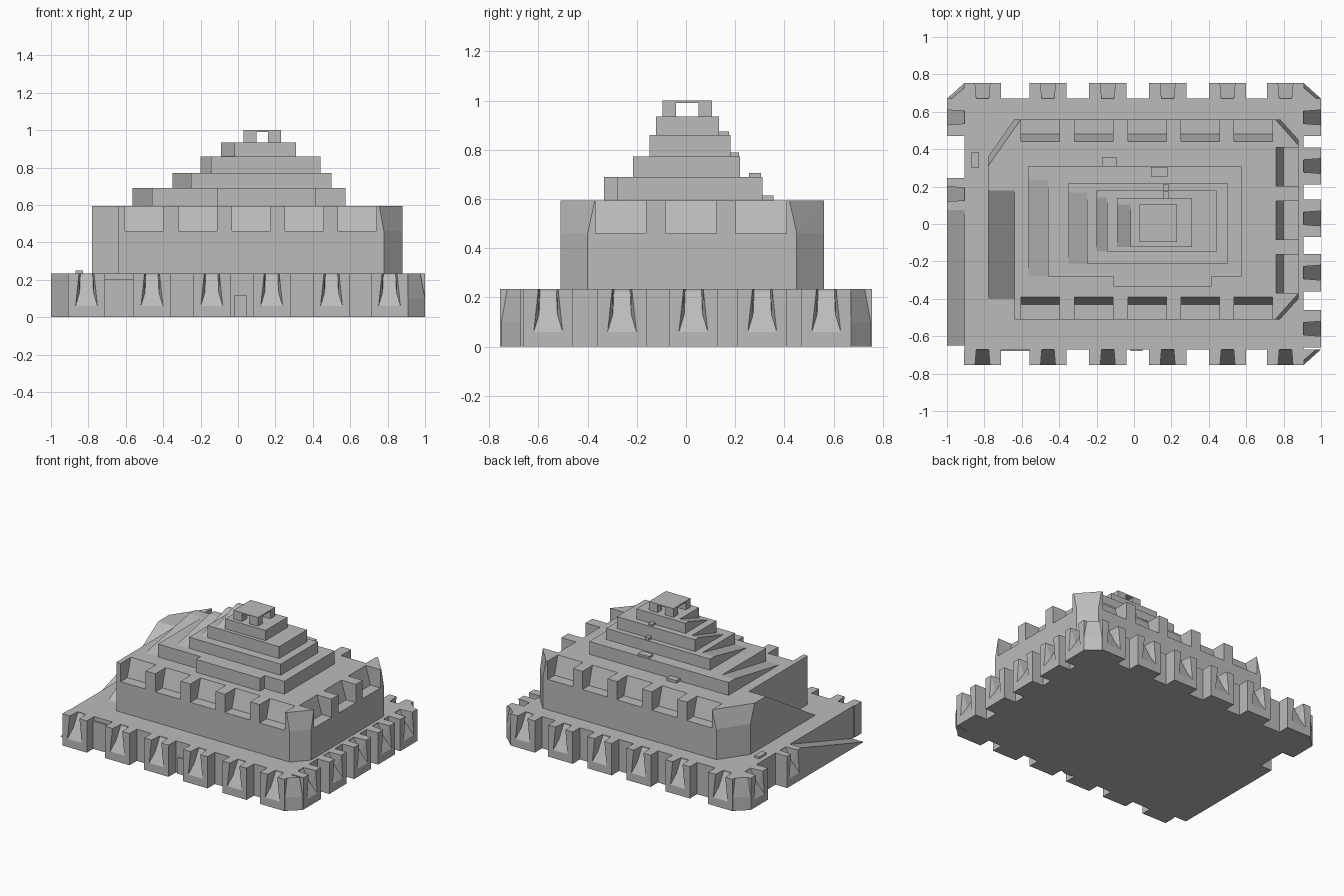
import bpy, bmesh
from mathutils import Vector

if "Cube" in bpy.data.objects:
    bpy.data.objects.remove(bpy.data.objects["Cube"], do_unlink=True)

stone = bpy.data.materials.new("grey_stone")
stone.use_nodes = True
colour = (0.5, 0.5, 0.5, 1)
stone.diffuse_color = colour
stone.node_tree.nodes["Principled BSDF"].inputs["Base Color"].default_value = colour


def build(name, solids):
    """One object made of convex solids, each given by its corner points."""
    mesh = bpy.data.meshes.new(name)
    total = bmesh.new()
    for pts in solids:
        bm = bmesh.new()
        for p in pts:
            bm.verts.new(p)
        hull = bmesh.ops.convex_hull(bm, input=bm.verts[:])
        loose = {v for v in hull["geom_interior"] + hull["geom_unused"]
                 if isinstance(v, bmesh.types.BMVert) and v.is_valid}
        bmesh.ops.delete(bm, geom=list(loose), context="VERTS")
        bmesh.ops.dissolve_limit(bm, angle_limit=0.01, verts=bm.verts[:], edges=bm.edges[:])
        bmesh.ops.recalc_face_normals(bm, faces=bm.faces[:])
        part = bpy.data.meshes.new("part")
        bm.to_mesh(part)
        total.from_mesh(part)
        bpy.data.meshes.remove(part)
        bm.free()
    total.to_mesh(mesh)
    total.free()
    mesh.materials.append(stone)
    obj = bpy.data.objects.new(name, mesh)
    bpy.context.collection.objects.link(obj)
    return obj


def box(x0, x1, y0, y1, z0, z1):
    return [(x, y, z) for x in (x0, x1) for y in (y0, y1) for z in (z0, z1)]


def ramp(x0, x1, top, foot, back, z0, z1):
    """Flat landing from back to top, then a slope down towards foot."""
    pts = []
    for x in (x0, x1):
        pts += [(x, back, z0), (x, back, z1), (x, top, z1), (x, foot, z0)]
    return pts


def place(pts, centre, out):
    """Map (across, outward, height) onto a wall facing the given direction."""
    out = Vector(out)
    across = Vector((-out.y, out.x, 0))
    base = Vector(centre)
    return [tuple(base + across * u + out * d + Vector((0, 0, z))) for u, d, z in pts]


def buttress(centre, out, depth, half):
    """Two prongs with a flared sloping groove between them."""
    solids = []
    top, wide, thin = BASE_TOP, 0.065, 0.033
    for s in (-1, 1):
        prong = [(s * half, d, z) for d in (0, depth) for z in (0, top)]
        prong += [(s * thin, 0, 0), (s * thin, 0, top),
                  (s * wide, depth, 0), (s * 0.04, depth, top)]
        solids.append(place(prong, centre, out))
    slope = []
    for s in (-1, 1):
        slope += [(s * thin, 0, 0), (s * thin, 0, top - 0.01),
                  (s * wide, depth, 0), (s * wide, depth, 0.06)]
    solids.append(place(slope, centre, out))
    return solids


# Lower platform
BASE_TOP, TERRACE = 0.235, 0.595
BX, BY = 0.905, 0.67
build("platform", [box(-BX, BX, -BY, BY, 0, BASE_TOP)])

# Buttresses around the platform
solids = []
for x in (-0.81, -0.46, -0.14, 0.18, 0.5, 0.81):
    for s in (-1, 1):
        solids += buttress((x, s * BY, 0), (0, s, 0), 0.085, 0.1)
for y in (0.57, 0.31, 0.03, -0.26, -0.56):
    solids += buttress((BX, y, 0), (1, 0, 0), 0.095, 0.1)
for y in (0.57, 0.16):
    solids += buttress((-BX, y, 0), (-1, 0, 0), 0.095, 0.1 if y > 0.5 else 0.085)
build("buttresses", solids)

# Battered corner pieces
corners = []
for sx, sy in ((1, 1), (1, -1), (-1, 1)):
    pts = [(sx * BX, sy * BY, z) for z in (0, BASE_TOP)]
    for z, inset in ((0, 0), (0.1, 0), (BASE_TOP, 0.025)):
        pts += [(sx * BX, sy * (0.755 - inset), z), (sx * (1 - inset), sy * BY, z)]
    corners.append(pts)
build("platform_corners", corners)

# Ramp on the west side of the platform
build("platform_ramp", [ramp(-1, -BX, 0.08, -0.65, 0.09, 0, BASE_TOP)])

# Front doorway slab and wall panel
build("front_door_slab", [box(-0.02, 0.045, -0.68, -BY, 0, 0.12)])
build("front_panel", [box(-0.71, -0.56, -0.68, -BY, 0, 0.205)])

# Main terrace with chamfered corners that lean inward near the top
lower = [(-0.64, 0.56), (0.78, 0.56), (0.88, 0.45), (0.88, -0.4), (0.78, -0.51), (-0.64, -0.51)]
upper = [(-0.64, 0.51), (-0.605, 0.56), (0.755, 0.56), (0.88, 0.42),
         (0.88, -0.37), (0.755, -0.51), (-0.64, -0.51)]
LEDGE = 0.46
pts = [(x, y, z) for x, y in lower for z in (BASE_TOP, LEDGE)]
pts += [(x, y, TERRACE) for x, y in upper]
terrace = build("terrace", [pts])

# Niches cut into the terrace rim
profile = [(0.03, LEDGE), (-0.08, LEDGE), (-0.08, 0.525), (-0.11, TERRACE),
           (-0.14, 0.665), (0.03, 0.665)]
niche = [(u, d, z) for u in (-0.103, 0.103) for d, z in profile]
cuts = []
for x in (-0.502, -0.216, 0.07, 0.354, 0.638):
    cuts += [place(niche, (x, 0.56, 0), (0, 1, 0)), place(niche, (x, -0.51, 0), (0, -1, 0))]
for y in (0.305, 0.02, -0.265):
    cuts.append(place(niche, (0.88, y, 0), (1, 0, 0)))
cutter = build("niche_cutter", cuts)
cutter.hide_render = True
cutter.hide_viewport = True
mod = terrace.modifiers.new("niches", "BOOLEAN")
mod.operation = "DIFFERENCE"
mod.solver = "EXACT"
mod.object = cutter

# West landing and ramp of the terrace
landing = [(x, y, z) for x, y in ((-0.78, 0.36), (-0.64, 0.56), (-0.64, 0.19), (-0.78, 0.19))
           for z in (BASE_TOP, LEDGE)]
landing += [(x, y, TERRACE) for x, y in ((-0.78, 0.31), (-0.64, 0.51), (-0.64, 0.19), (-0.78, 0.19))]
build("terrace_landing", [landing])
build("terrace_ramp", [ramp(-0.78, -0.64, 0.18, -0.4, 0.19, BASE_TOP, TERRACE)])

# Stepped tiers, each with a ramp on its west side
tiers = [  # ramp edge, west, east, front, back, bottom, top
    (-0.565, -0.46, 0.575, -0.28, 0.31, TERRACE, 0.69),
    (-0.35, -0.25, 0.5, -0.215, 0.22, 0.69, 0.772),
    (-0.2, -0.145, 0.44, -0.148, 0.18, 0.772, 0.86),
    (-0.09, -0.02, 0.31, -0.122, 0.135, 0.86, 0.935),
]
for i, (edge, x0, x1, y0, y1, z0, z1) in enumerate(tiers, 1):
    build(f"tier_{i}", [box(x0, x1, y0, y1, z0, z1)])
    build(f"tier_{i}_ramp", [ramp(edge, x0, y1 - 0.12 * (y1 - y0), y0, y1, z0, z1)])
build("tier_1_front_step", [box(-0.11, 0.415, -0.333, -0.28, TERRACE, 0.69)])

# Small blocks lying behind the tiers
build("rear_blocks", [
    box(-0.17, -0.09, 0.31, 0.355, TERRACE, 0.615),
    box(0.09, 0.18, 0.255, 0.305, 0.69, 0.705),
    box(0.155, 0.185, 0.175, 0.215, 0.772, 0.79),
    box(0.155, 0.185, 0.13, 0.175, 0.86, 0.875),
    box(-0.87, -0.83, 0.3, 0.385, BASE_TOP, 0.25),
])

# Summit pavilion, open on all four sides
posts = [box(x, x + 0.07, y, y + 0.055, 0.935, 0.99)
         for x in (0.03, 0.16) for y in (-0.095, 0.05)]
build("pavilion_posts", posts)
build("pavilion_roof", [box(0.03, 0.23, -0.095, 0.105, 0.99, 1)])
